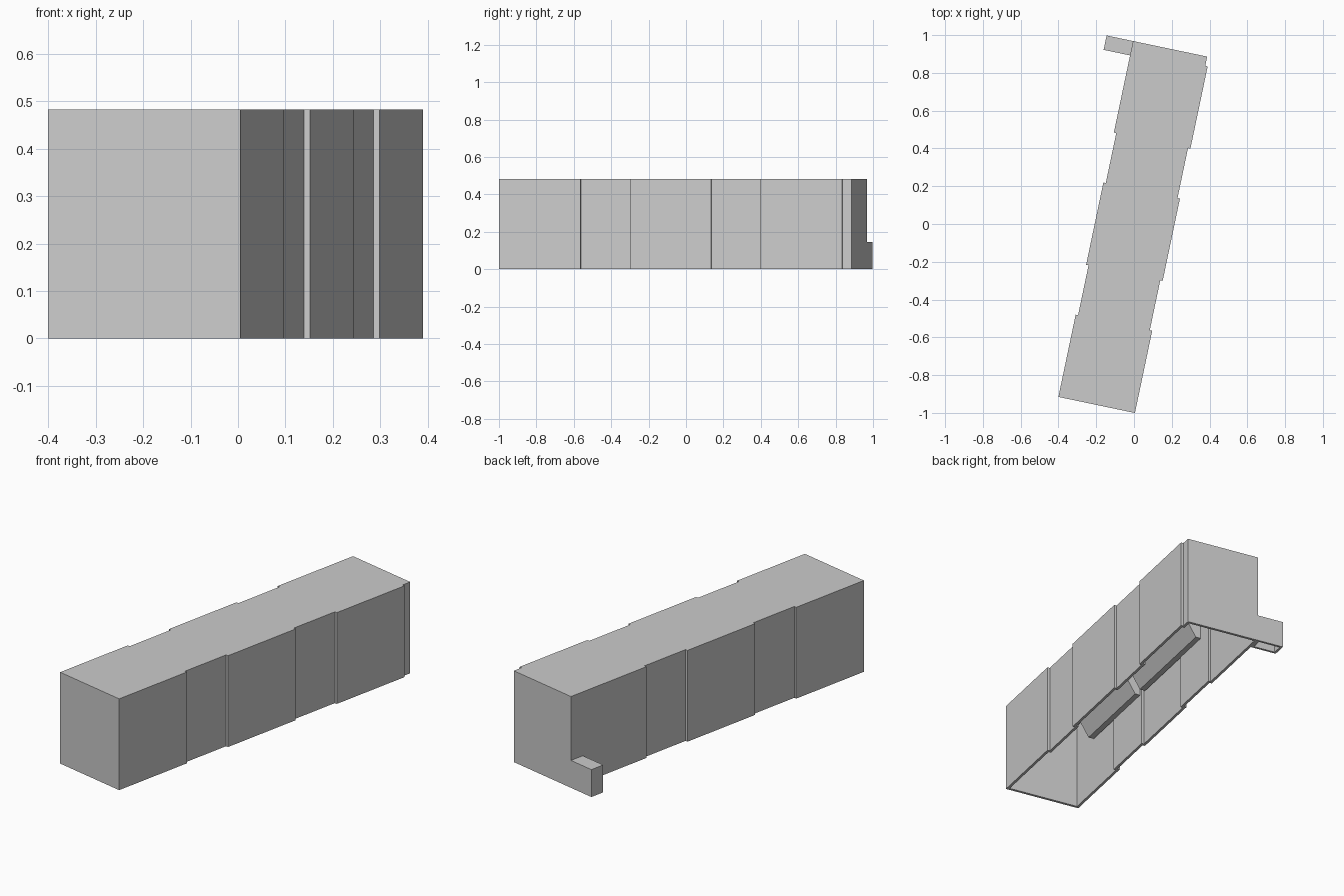
import bpy, bmesh, math
from mathutils import Matrix, Vector

cube = bpy.data.objects.get("Cube")
if cube:
    bpy.data.objects.remove(cube, do_unlink=True)

grey = bpy.data.materials.new("concrete_grey")
grey.use_nodes = True
grey.diffuse_color = (0.6, 0.6, 0.6, 1)
grey.node_tree.nodes["Principled BSDF"].inputs["Base Color"].default_value = (0.6, 0.6, 0.6, 1)

HALF_W, HALF_L, HEIGHT, RECESS = 0.207, 0.9625, 0.483, 0.013
PLACE = Matrix.Translation((0, -0.016, 0)) @ Matrix.Rotation(math.radians(-11.85), 4, 'Z')


def add_object(name, bm):
    bm.transform(PLACE)
    mesh = bpy.data.meshes.new(name)
    bm.to_mesh(mesh)
    bm.free()
    mesh.materials.append(grey)
    obj = bpy.data.objects.new(name, mesh)
    bpy.context.collection.objects.link(obj)
    return obj


def shell(name, outline, height, thickness):
    """Roofed walls over a counter-clockwise outline, open underneath."""
    bm = bmesh.new()
    low = [bm.verts.new((x, y, 0)) for x, y in outline]
    top = [bm.verts.new((x, y, height)) for x, y in outline]
    bm.faces.new(top)
    for i in range(len(low)):
        j = (i + 1) % len(low)
        bm.faces.new((low[i], low[j], top[j], top[i]))
    obj = add_object(name, bm)
    mod = obj.modifiers.new("wall_thickness", 'SOLIDIFY')
    mod.thickness = thickness
    mod.offset = -1
    mod.use_even_offset = True
    return obj


def side(lengths):
    """Long wall from front to back, with every second stretch set back."""
    points, y = [], -HALF_L
    for i, length in enumerate(lengths):
        x = HALF_W - RECESS * (i % 2)
        points += [(x, y), (x, y + length)]
        y += length
    return points


# Main block with stepped long walls
east = side([0.445, 0.27, 0.445, 0.27, 0.445, 0.05])
west = [(-x, y) for x, y in reversed(side([0.445, 0.27, 0.445, 0.27, 0.495]))]
shell("main_block", east + west, HEIGHT, 0.014)

# Low annex at the back corner
x0, x1, y0, y1 = -0.35, -HALF_W, 0.885, HALF_L
shell("annex", [(x0, y0), (x1, y0), (x1, y1), (x0, y1)], 0.145, 0.012)

# Sloped haunches under the roof, against the inner wall
for i, (start, end) in enumerate([(-0.75, -0.25), (-0.2, 0.4)]):
    bm = bmesh.new()
    wall, roof = -HALF_W + RECESS + 0.012, HEIGHT - 0.012
    profile = [(wall, 0.29), (wall + 0.03, 0.29), (wall + 0.14, roof), (wall, roof)]
    face = bm.faces.new([bm.verts.new((x, start, z)) for x, z in profile])
    ext = bmesh.ops.extrude_face_region(bm, geom=[face])
    moved = [v for v in ext["geom"] if isinstance(v, bmesh.types.BMVert)]
    bmesh.ops.translate(bm, verts=moved, vec=Vector((0, end - start, 0)))
    bmesh.ops.recalc_face_normals(bm, faces=bm.faces)
    add_object(f"roof_haunch_{i + 1}", bm)
